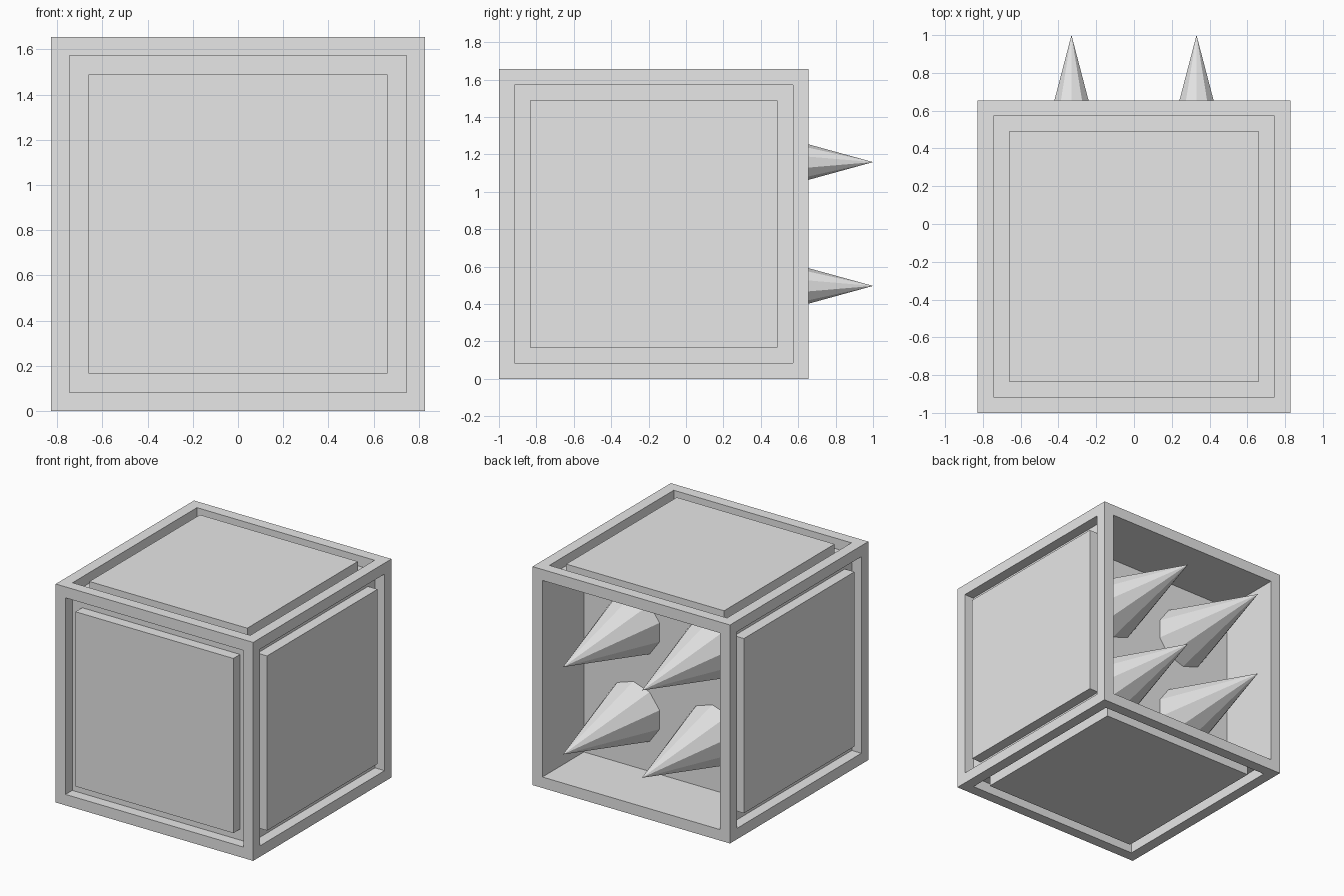
import bpy, bmesh
from math import pi
from mathutils import Matrix, Vector

cube = bpy.data.objects.get("Cube")
if cube:
    bpy.data.objects.remove(cube, do_unlink=True)

SIDE = 1.655
BORDER = 0.083
GROOVE = 0.08
CAVITY = 0.497
CENTRE = Vector((0, 1 - 0.345 - SIDE / 2, SIDE / 2))
BACK = CENTRE.y + SIDE / 2

grey = bpy.data.materials.new("light_grey")
grey.use_nodes = True
grey.diffuse_color = (0.8, 0.8, 0.8, 1)
grey.node_tree.nodes["Principled BSDF"].inputs["Base Color"].default_value = (0.8, 0.8, 0.8, 1)


def add_object(name, bm):
    mesh = bpy.data.meshes.new(name)
    bm.to_mesh(mesh)
    bm.free()
    mesh.materials.append(grey)
    obj = bpy.data.objects.new(name, mesh)
    bpy.context.collection.objects.link(obj)
    return obj


def inset(bm, face, thickness=0.0, depth=0.0):
    bmesh.ops.inset_individual(bm, faces=[face], thickness=thickness,
                               depth=depth, use_even_offset=True)


# Framed crate: grooved raised panels on five sides, deep open back
bm = bmesh.new()
bmesh.ops.create_cube(bm, size=SIDE, matrix=Matrix.Translation(CENTRE))
bm.normal_update()
for face in list(bm.faces):
    is_back = face.normal.y > 0.5
    inset(bm, face, thickness=BORDER)
    if is_back:
        inset(bm, face, depth=-CAVITY)
    else:
        inset(bm, face, depth=-GROOVE)
        inset(bm, face, thickness=BORDER)
        inset(bm, face, depth=GROOVE)
add_object("crate", bm)

# Four ten-sided spikes standing on the cavity wall, pointing backwards
LENGTH = 1 - (BACK - CAVITY)
for side, x in (("right", -0.331), ("left", 0.331)):
    for level, dz in (("lower", -0.331), ("upper", 0.331)):
        bm = bmesh.new()
        place = (Matrix.Translation((x, 1 - LENGTH / 2, CENTRE.z + dz))
                 @ Matrix.Rotation(-pi / 2, 4, "X"))
        # a ring corner points straight up
        bmesh.ops.create_cone(bm, cap_ends=True, segments=10,
                              radius1=0.275 * LENGTH, radius2=0, depth=LENGTH,
                              matrix=place)
        bmesh.ops.remove_doubles(bm, verts=bm.verts, dist=0.0001)
        bmesh.ops.recalc_face_normals(bm, faces=bm.faces)
        add_object(f"{level}_{side}_spike", bm)
